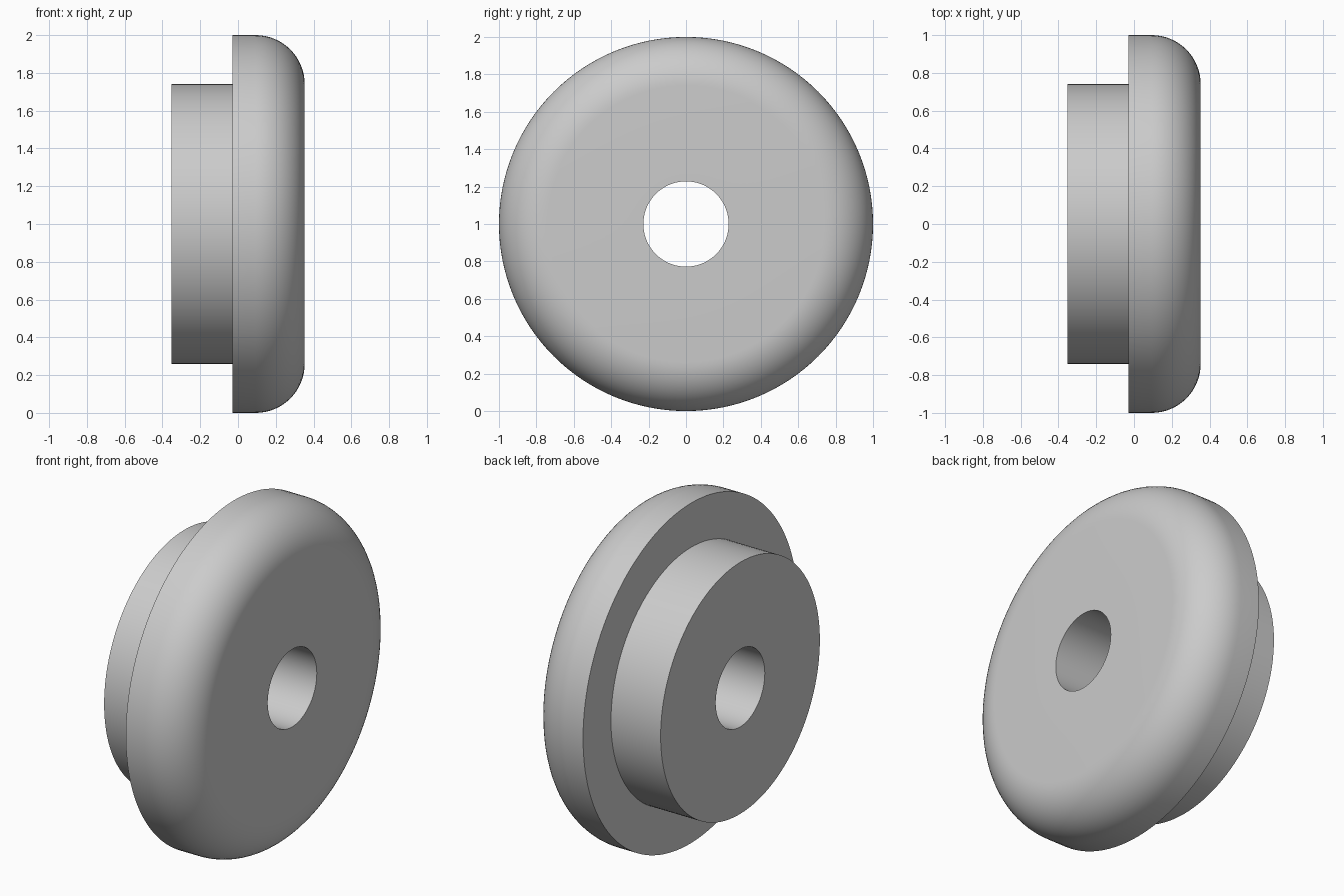
import bpy
import bmesh
import math
from mathutils import Matrix, Vector

cube = bpy.data.objects.get("Cube")
if cube:
    bpy.data.objects.remove(cube, do_unlink=True)

SEGMENTS = 128
HOLE, HUB, RIM = 0.228, 0.74, 1.0         # radii
BACK, STEP, FRONT = -0.353, -0.03, 0.353  # positions along the axis
FILLET = 0.26

# Plain grey material
grey = bpy.data.materials.new("light_grey")
grey.use_nodes = True
colour = (0.6, 0.6, 0.6, 1)
grey.diffuse_color = colour
grey.node_tree.nodes["Principled BSDF"].inputs["Base Color"].default_value = colour

# Closed half-section: hub, flange with rounded outer edge, through hole
profile = [(BACK, HOLE), (BACK, HUB), (STEP, HUB), (STEP, RIM)]
for i in range(17):
    a = math.pi / 2 * (1 - i / 16)
    profile.append((FRONT - FILLET + FILLET * math.cos(a),
                    RIM - FILLET + FILLET * math.sin(a)))
profile.append((FRONT, HOLE))

# Revolve the section around the x axis
bm = bmesh.new()
rings = []
for s in range(SEGMENTS):
    turn = Matrix.Rotation(2 * math.pi * s / SEGMENTS, 3, 'X')
    rings.append([bm.verts.new(turn @ Vector((x, 0, r)) + Vector((0, 0, 1)))
                  for x, r in profile])
n = len(profile)
for s in range(SEGMENTS):
    a, b = rings[s], rings[(s + 1) % SEGMENTS]
    for i in range(n):
        j = (i + 1) % n
        bm.faces.new((a[i], a[j], b[j], b[i]))
bmesh.ops.recalc_face_normals(bm, faces=bm.faces)

mesh = bpy.data.meshes.new("flanged_bushing")
bm.to_mesh(mesh)
bm.free()
mesh.materials.append(grey)
bushing = bpy.data.objects.new("flanged_bushing", mesh)
bpy.context.collection.objects.link(bushing)

# Smooth curved walls, sharp steps
bpy.ops.object.select_all(action='DESELECT')
bushing.select_set(True)
bpy.context.view_layer.objects.active = bushing
bpy.ops.object.shade_smooth_by_angle(angle=math.radians(30))
